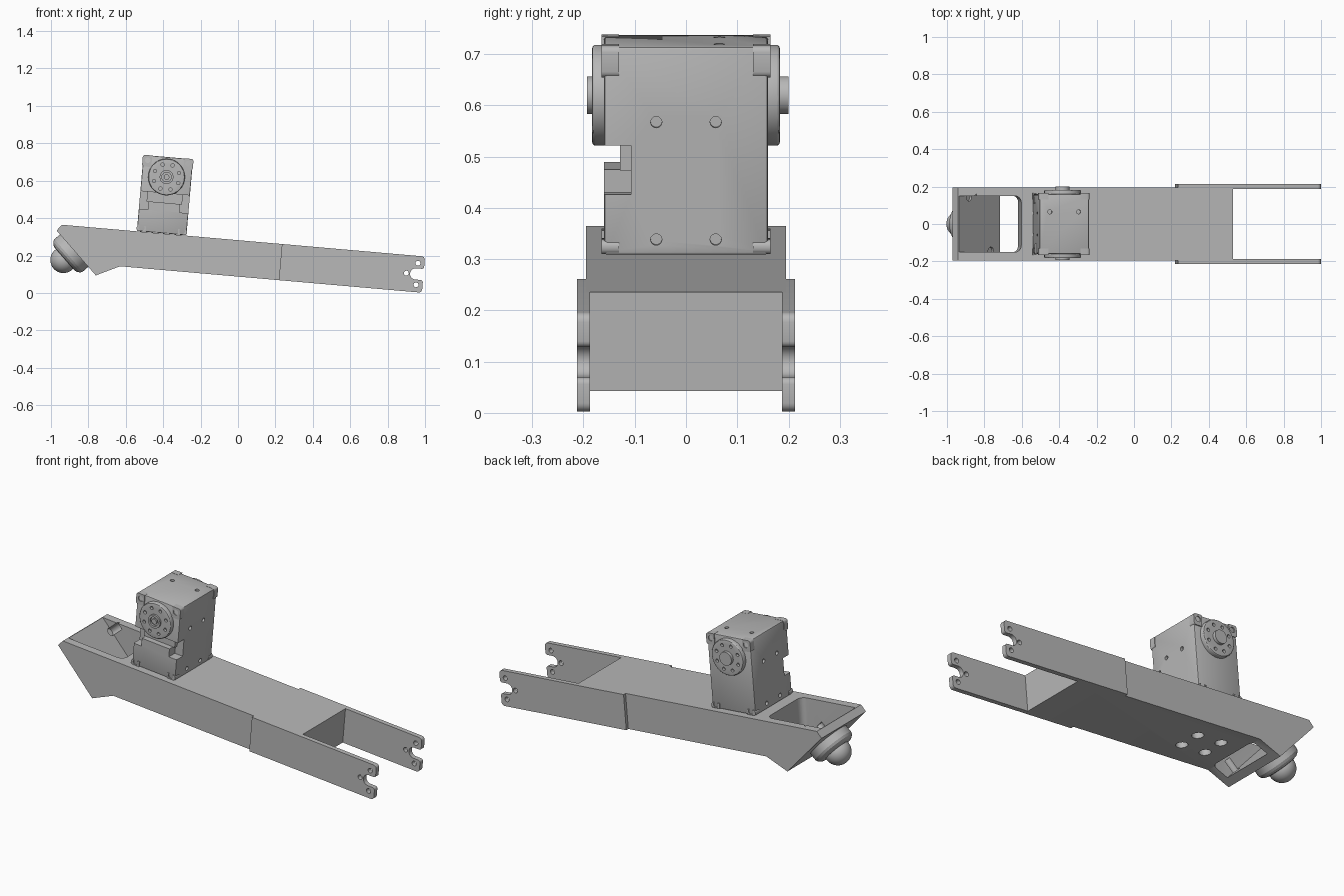
import bpy, bmesh, math
from mathutils import Matrix, Vector

cube = bpy.data.objects.get("Cube")
if cube:
    bpy.data.objects.remove(cube, do_unlink=True)

grey = bpy.data.materials.new("plain grey")
grey.use_nodes = True
grey.diffuse_color = (0.48, 0.48, 0.48, 1)
grey.node_tree.nodes["Principled BSDF"].inputs["Base Color"].default_value = grey.diffuse_color
parts = []


def make(name, bm, keep=True):
    bmesh.ops.recalc_face_normals(bm, faces=bm.faces)
    mesh = bpy.data.meshes.new(name)
    bm.to_mesh(mesh)
    bm.free()
    mesh.materials.append(grey)
    obj = bpy.data.objects.new(name, mesh)
    bpy.context.collection.objects.link(obj)
    if keep:
        parts.append(obj)
    return obj


def prism_bm(points, y0, y1):
    bm = bmesh.new()
    face = bm.faces.new([bm.verts.new((x, y0, z)) for x, z in points])
    ext = bmesh.ops.extrude_face_region(bm, geom=[face])["geom"]
    moved = [v for v in ext if isinstance(v, bmesh.types.BMVert)]
    bmesh.ops.translate(bm, verts=moved, vec=(0, y1 - y0, 0))
    return bm


def add_box(bm, center, size):
    m = Matrix.Translation(center) @ Matrix.Diagonal((*size, 1))
    bmesh.ops.create_cube(bm, size=1, matrix=m)


def add_cyl(bm, center, axis, r, depth, r2=None, segs=32):
    turn = Vector(axis).to_track_quat("Z", "Y").to_matrix().to_4x4()
    bmesh.ops.create_cone(bm, cap_ends=True, segments=segs, radius1=r, radius2=r2 or r,
                          depth=depth, matrix=Matrix.Translation(center) @ turn)


def cut(obj, bm):
    cutter = make("cutter", bm, False)
    cutter.hide_render = True
    mod = obj.modifiers.new("cut", "BOOLEAN")
    mod.operation, mod.solver, mod.object = "DIFFERENCE", "EXACT", cutter
    bpy.context.view_layer.objects.active = obj
    bpy.ops.object.modifier_apply(modifier=mod.name)
    bpy.data.objects.remove(cutter, do_unlink=True)


def arc(cx, cz, r, a0, a1, n):
    return [(cx + r * math.cos(math.radians(a0 + (a1 - a0) * i / n)),
             cz + r * math.sin(math.radians(a0 + (a1 - a0) * i / n))) for i in range(n + 1)]


Y = (0, 1, 0)
normal = Vector((-0.692, 0, -0.721))   # outward from the slanted end
LOW = -0.194
SX = -0.41                             # motor position along the beam

# Beam body with slanted foot end
beam = make("beam", prism_bm([(-0.944, 0), (0.532, 0), (0.532, LOW), (-0.616, LOW),
                              (-0.741, -0.254), (-0.971, -0.033)], -0.195, 0.195))

# Open pocket behind the slanted plate, rounded at its inner end
bm = prism_bm([(-0.982, 0.04), (-0.605, 0.04), (-0.605, -0.3), (-0.628, -0.3)], -0.15, 0.15)
corners = [e for e in bm.edges if all(v.co.x > -0.61 for v in e.verts)
           and abs(e.verts[0].co.y - e.verts[1].co.y) < 0.01]
bmesh.ops.bevel(bm, geom=corners, offset=0.035, segments=6, profile=0.5, affect="EDGES")
cut(beam, bm)

# Screw clearances in the pocket walls and mounting holes under the motor
bm = bmesh.new()
for x, y, z in ((-0.883, 0.145, -0.06), (-0.754, -0.145, -0.182)):
    add_cyl(bm, Vector((x, y, z)) - normal * 0.03, normal, 0.022, 0.08)
for x in (-0.0735, 0.0735):
    for y in (-0.06, 0.06):
        add_cyl(bm, (SX + x, y, -0.1), (0, 0, 1), 0.03, 0.3)
cut(beam, bm)

# Pair of forked arms
END, MID = 1.004, LOW / 2
fork = ([(0.236, 0), (0.236, LOW)] + arc(END - 0.018, LOW + 0.018, 0.018, -90, 0, 5)
        + arc(END - 0.012, MID - 0.042, 0.012, 0, 90, 4)
        + arc(0.962, MID, 0.03, 270, 90, 14)
        + arc(END - 0.012, MID + 0.042, 0.012, -90, 0, 4)
        + arc(END - 0.018, -0.018, 0.018, 0, 90, 5))
for side, name in ((-1, "right_arm"), (1, "left_arm")):
    arm = make(name, prism_bm(fork, side * 0.187, side * 0.213))
    bm = bmesh.new()
    for x, z in ((0.969, -0.039), (0.912, MID), (0.969, LOW + 0.039)):
        add_cyl(bm, (x, side * 0.2, z), Y, 0.013, 0.1, segs=20)
    cut(arm, bm)

# Ball caster: collar and ball along the slanted end's normal
foot = Vector((-0.868, 0, -0.132))
bm = bmesh.new()
for h0, h1, r0, r1 in ((-0.005, 0.04, 0.115, 0.115), (0.04, 0.053, 0.115, 0.109),
                       (0.053, 0.064, 0.109, 0.095), (0.064, 0.068, 0.095, 0.08)):
    add_cyl(bm, foot + normal * (h0 + h1) / 2, normal, r0, h1 - h0, r1, 48)
make("caster_collar", bm)
bm = bmesh.new()
bmesh.ops.create_uvsphere(bm, u_segments=40, v_segments=24, radius=0.07,
                          matrix=Matrix.Translation(foot + normal * 0.076))
make("caster_ball", bm)

# Motor case with a slot across the front
bm = bmesh.new()
add_box(bm, (SX, 0, 0.206), (0.266, 0.32, 0.408))
bmesh.ops.bevel(bm, geom=bm.edges[:], offset=0.006, segments=2, profile=0.5, affect="EDGES")
case = make("motor_case", bm)
bm = bmesh.new()
add_box(bm, (SX, -0.16, 0.168), (0.4, 0.106, 0.096))
cut(case, bm)

# Small screw holes in the case sides and top
bm = bmesh.new()
for side in (-1, 1):
    for y in (-0.058, 0.058):
        for z in (0.262, 0.032):
            add_cyl(bm, (SX + side * 0.133, y, z), (1, 0, 0), 0.011, 0.03, segs=20)
    add_cyl(bm, (SX + side * 0.077, 0.065, 0.41), (0, 0, 1), 0.011, 0.03, segs=20)
cut(case, bm)

# Connector blocks inside the slot
bm = bmesh.new()
add_box(bm, (SX, -0.133, 0.14), (0.17, 0.054, 0.05))
add_box(bm, (SX, -0.118, 0.19), (0.19, 0.022, 0.052))
make("motor_connector", bm)

# Corner pads with bolt recesses
for sx in (-1, 1):
    for sy in (-1, 1):
        for z, h in ((0.38, 0.062), (0.017, 0.028)):
            bm = bmesh.new()
            add_box(bm, (SX + sx * 0.111, sy * 0.148, z), (0.05, 0.034, h))
            edges = [e for e in bm.edges if all((v.co.x - SX) * sx > 0.12 for v in e.verts)
                     and abs(e.verts[0].co.y - e.verts[1].co.y) > 0.01]
            bmesh.ops.bevel(bm, geom=edges, offset=0.012, segments=4, profile=0.5, affect="EDGES")
            pad = make("corner_pad", bm)
            bm = bmesh.new()
            add_cyl(bm, (SX + sx * 0.108, sy * 0.166, z + 0.004), Y, 0.015, 0.03, segs=20)
            cut(pad, bm)

# Output discs with a ring of holes, and hubs
HZ = 0.303
for side, name, tip in ((-1, "front", 0.193), (1, "back", 0.2)):
    bm = bmesh.new()
    add_cyl(bm, (SX, side * 0.168, HZ), Y, 0.098, 0.03, segs=64)
    rim = [e for e in bm.edges if all(v.co.y * side > 0.18 for v in e.verts)]
    bmesh.ops.bevel(bm, geom=rim, offset=0.006, segments=3, profile=0.5, affect="EDGES")
    disc = make(name + "_disc", bm)
    bm = bmesh.new()
    for i in range(8):
        a = math.pi * i / 4 + math.pi / 8
        add_cyl(bm, (SX + 0.07 * math.cos(a), side * 0.183, HZ + 0.07 * math.sin(a)),
                Y, 0.009, 0.03, segs=16)
    cut(disc, bm)
    bm = bmesh.new()
    add_cyl(bm, (SX, side * (tip + 0.17) / 2, HZ), Y, 0.037, tip - 0.17, segs=40)
    hub = make(name + "_hub", bm)
    if side < 0:
        bm = bmesh.new()
        add_cyl(bm, (SX, side * tip, HZ), Y, 0.025, 0.02)
        cut(hub, bm)
        bm = bmesh.new()
        add_cyl(bm, (SX, side * 0.186, HZ), Y, 0.015, 0.012)
        make("front_screw", bm)

# Smooth round surfaces, then tilt everything onto the ground
tilt = Matrix.Translation((0, 0, 0.282)) @ Matrix.Rotation(math.radians(5), 4, "Y")
for obj in parts:
    bpy.ops.object.select_all(action="DESELECT")
    obj.select_set(True)
    bpy.context.view_layer.objects.active = obj
    bpy.ops.object.shade_smooth_by_angle(angle=math.radians(30))
    obj.matrix_world = tilt
